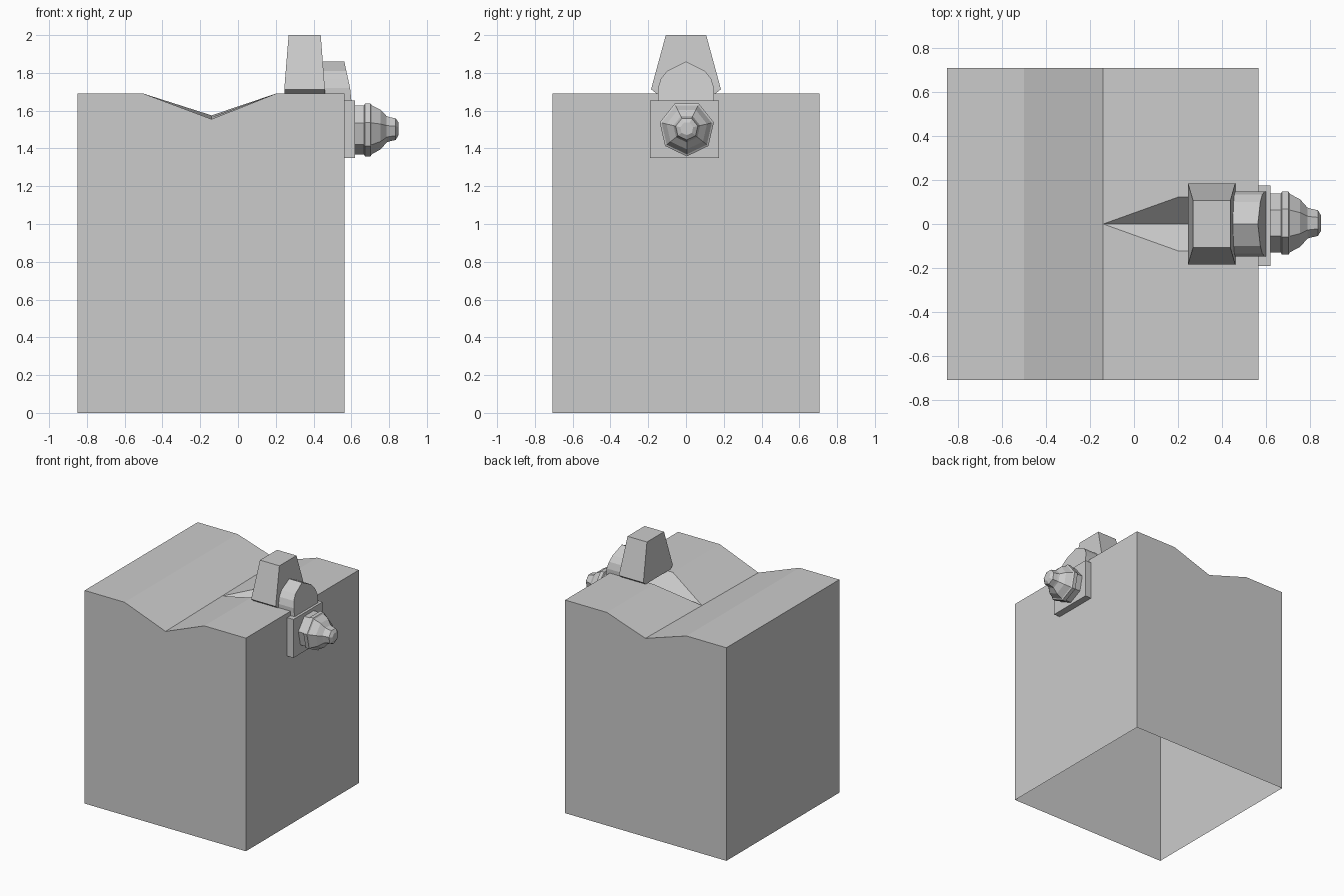
import bpy, bmesh, math

if "Cube" in bpy.data.objects:
    bpy.data.objects.remove(bpy.data.objects["Cube"], do_unlink=True)

grey = bpy.data.materials.new("plain_grey")
grey.diffuse_color = (0.6, 0.6, 0.6, 1)
grey.use_nodes = True
grey.node_tree.nodes["Principled BSDF"].inputs["Base Color"].default_value = (0.6, 0.6, 0.6, 1)


def make(name, faces, closed=True):
    """Build an object from polygons and weld their shared corners."""
    bm = bmesh.new()
    for pts in faces:
        bm.faces.new([bm.verts.new(p) for p in pts])
    bmesh.ops.remove_doubles(bm, verts=bm.verts, dist=0.0005)
    bmesh.ops.recalc_face_normals(bm, faces=bm.faces)
    if not closed:
        # an open shell must still face outwards: its top points up
        top = max(bm.faces, key=lambda f: f.calc_center_median().z)
        if top.normal.z < 0:
            bmesh.ops.reverse_faces(bm, faces=bm.faces)
    mesh = bpy.data.meshes.new(name)
    bm.to_mesh(mesh)
    bm.free()
    mesh.materials.append(grey)
    obj = bpy.data.objects.new(name, mesh)
    bpy.context.collection.objects.link(obj)
    return obj


def loft(name, rings):
    """Skin a stack of equal-sized rings and cap both ends."""
    faces = [rings[0], rings[-1]]
    for a, b in zip(rings, rings[1:]):
        n = len(a)
        faces += [[a[i], a[(i + 1) % n], b[(i + 1) % n], b[i]] for i in range(n)]
    return make(name, faces)


def rect(x0, x1, y0, y1, z):
    return [(x0, y0, z), (x1, y0, z), (x1, y1, z), (x0, y1, z)]


# Block shell with open underside, a valley across the top and a drain channel
L, V0, VM, V1, R = -0.85, -0.5, -0.14, 0.2, 0.565
H, D, W, LOW = 1.69, 0.708, 0.122, 1.565
crease, outlet = (VM, 0, LOW), (R, 0, LOW)
faces = [[(L, -D, 0), (L, D, 0), (L, D, H), (L, -D, H)],
         rect(L, V0, -D, D, H)]
for s in (-1, 1):
    y, w = s * D, s * W
    end = (VM, y, LOW + s * 0.01)
    faces += [
        [(L, y, 0), (R, y, 0), (R, y, H), (V1, y, H), end, (V0, y, H), (L, y, H)],
        [(V1, y, H), (R, y, H), (R, w, H), (V1, w, H)],
        [end, (V1, y, H), (V1, w, H), crease],
        [crease, (V1, w, H), (R, w, H), outlet],
    ]
faces += [
    [(V0, -D, H), (VM, -D, LOW - 0.01), crease, (VM, D, LOW + 0.01), (V0, D, H)],
    [(R, -D, 0), (R, D, 0), (R, D, H), (R, W, H), outlet, (R, -W, H), (R, -D, H)],
]
make("block", faces, closed=False)

# Tapered post with a chamfered foot
loft("post", [rect(0.245, 0.46, -0.155, 0.155, H),
              rect(0.245, 0.46, -0.185, 0.185, 1.713),
              rect(0.268, 0.438, -0.107, 0.107, 2.0)])

# Pointed hood with a raked outer end
half = [(0.148, 1.655), (0.148, 1.72), (0.133, 1.77), (0.1, 1.81)]
arch = half + [(0, 1.86)] + [(-y, z) for y, z in reversed(half)]
loft("hood", [[(0.42, y, z) for y, z in arch],
              [(0.6 - max(0, z - 1.69) * 0.22, y, z) for y, z in arch]])

# Mounting plate on the side wall
loft("plate", [rect(0.56, 0.62, -0.19, 0.175, 1.35),
               rect(0.56, 0.62, -0.19, 0.175, 1.655)])

# Seven-sided stepped nozzle
profile = [(0.61, 0.137), (0.667, 0.137), (0.672, 0.147), (0.702, 0.147),
           (0.708, 0.136), (0.755, 0.11), (0.787, 0.073), (0.8, 0.068),
           (0.835, 0.06), (0.85, 0.035)]
angles = [-math.pi / 2 + math.tau * i / 7 for i in range(7)]
loft("nozzle", [[(x, 0.004 + r * math.cos(a), 1.505 + r * math.sin(a)) for a in angles]
                for x, r in profile])
